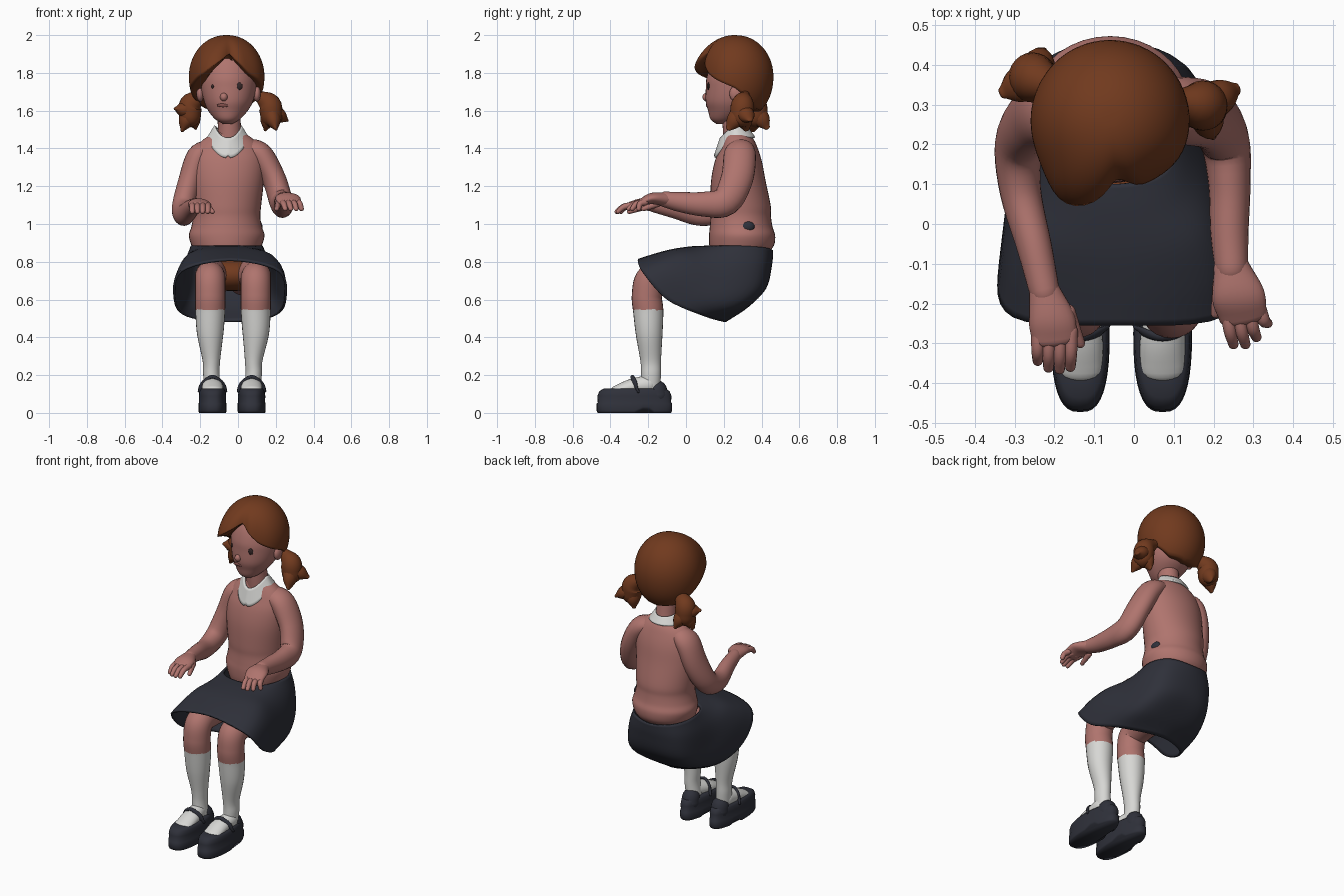
import bpy, bmesh, math
from mathutils import Vector

if "Cube" in bpy.data.objects:
    bpy.data.objects.remove(bpy.data.objects["Cube"])


def mat(name, r, g, b):
    m = bpy.data.materials.new(name)
    m.diffuse_color = (r, g, b, 1)
    m.use_nodes = True
    m.node_tree.nodes["Principled BSDF"].inputs["Base Color"].default_value = m.diffuse_color
    return m


PINK = mat("dusty_pink", 0.43, 0.175, 0.155)
HAIR = mat("auburn", 0.165, 0.042, 0.013)
NAVY = mat("dark_navy", 0.028, 0.03, 0.042)
WHITE = mat("off_white", 0.68, 0.68, 0.66)
DARK = mat("eye_dark", 0.035, 0.02, 0.02)
LIP = mat("lip_red", 0.21, 0.075, 0.068)


def finish(name, bm, *mats):
    bmesh.ops.recalc_face_normals(bm, faces=bm.faces)
    for f in bm.faces:
        f.smooth = True
    me = bpy.data.meshes.new(name)
    bm.to_mesh(me)
    bm.free()
    for m in mats:
        me.materials.append(m)
    ob = bpy.data.objects.new(name, me)
    bpy.context.collection.objects.link(ob)
    return ob


def spline(pts, n):
    """Smooth curve through points of any dimension."""
    P = [Vector(p) for p in pts]
    P = [2 * P[0] - P[1]] + P + [2 * P[-1] - P[-2]]
    out = []
    for i in range(1, len(P) - 2):
        a, b, c, d = P[i - 1:i + 3]
        for k in range(n):
            t = k / n
            out.append(0.5 * (2 * b + (c - a) * t + (2 * a - 5 * b + 4 * c - d) * t * t
                              + (3 * b - a - 3 * c + d) * t ** 3))
    return out + [P[-2]]


def loft(name, rings, mats, caps=True):
    bm = bmesh.new()
    R = [[bm.verts.new(p) for p in r] for r in rings]
    n = len(R[0])
    for a, b in zip(R, R[1:]):
        for i in range(n):
            bm.faces.new((a[i], a[(i + 1) % n], b[(i + 1) % n], b[i]))
    if caps:
        bm.faces.new(R[0])
        bm.faces.new(R[-1])
    return finish(name, bm, *mats)


def tube(name, pts, *mats, hint=(1, 0, 0), level=False, sides=24, n=5):
    """pts: x, y, z, thickness radius, width radius (width runs along the hint).
    level keeps every section horizontal; otherwise the ends are rounded."""
    C = spline([p[:3] for p in pts], n)
    S = spline([(p[3], p[4], 0) for p in pts], n)
    T = [(C[min(i + 1, len(C) - 1)] - C[max(i - 1, 0)]).normalized() for i in range(len(C))]
    if level:
        T = [Vector((0, 0, 1))] * len(C)
    prof = [(c, t, s.x, s.y) for c, t, s in zip(C, T, S)]
    if not level:
        def dome(c, t, a, b, sign):
            return [(c + t * sign * min(a, b) * math.sin(q), t, a * math.cos(q), b * math.cos(q))
                    for q in (0.4, 0.8, 1.15, 1.45)]
        prof = dome(*prof[0], -1)[::-1] + prof + dome(*prof[-1], 1)
    rings = []
    for c, t, a, b in prof:
        u = t.cross(Vector(hint)).normalized()
        v = u.cross(t)
        rings.append([c + u * a * math.cos(q) + v * b * math.sin(q)
                      for q in (2 * math.pi * i / sides for i in range(sides))])
    return loft(name, rings, mats)


def ball(name, c, r, m):
    bm = bmesh.new()
    bmesh.ops.create_uvsphere(bm, u_segments=20, v_segments=12, radius=1)
    for v in bm.verts:
        v.co = Vector(c) + Vector([v.co[i] * r[i] for i in range(3)])
    return finish(name, bm, m)


def thicken(ob, t):
    s = ob.modifiers.new("thickness", "SOLIDIFY")
    s.thickness, s.offset = t, -1


def spow(v, e):
    return math.copysign(abs(v) ** e, v)


# Sweater body with a rolled hem
tube("sweater", [(-.06, .285, .85, .155, .17), (-.06, .295, .89, .172, .188), (-.06, .297, .94, .175, .2),
                 (-.06, .292, .985, .166, .187), (-.06, .29, 1.04, .16, .178), (-.06, .288, 1.1, .16, .183),
                 (-.058, .277, 1.23, .144, .195), (-.055, .277, 1.33, .125, .195),
                 (-.052, .28, 1.40, .10, .175), (-.05, .277, 1.45, .08, .13), (-.045, .265, 1.49, .055, .065)],
     PINK, level=True, sides=36)
ball("side_patch", (.108, .325, .985), (.022, .038, .03), NAVY)
tube("neck", [(-.045, .27, 1.42, .07, .07), (-.045, .26, 1.5, .065, .062), (-.05, .25, 1.6, .06, .06)], PINK)

# Collar: a flared band, dipping to a point at the front
rings = []
for k in range(7):
    f, ring = k / 6, []
    for i in range(48):
        a = 2 * math.pi * i / 48
        c = max(0, math.cos(a))
        droop = .065 * c ** 1.5 + f * (.045 * c ** 1.5 - .015 * math.exp(-(math.sin(a) / .08) ** 2) * c)
        back = .02 * max(0, -math.cos(a))
        ring.append((-.053 + (.072 + .038 * f) * math.sin(a),
                     .265 - (.072 + .03 * f + .014 * c) * math.cos(a), 1.522 - .062 * f - droop - back * (1 - f)))
    rings.append(ring)
thicken(loft("collar", rings, [WHITE], caps=False), .012)

# Arms, hands and fingers
ARMS = {
    "right": ([(-.15, .285, 1.39, .07, .055), (-.21, .285, 1.355, .085, .063), (-.255, .265, 1.22, .083, .063),
               (-.29, .2, 1.09, .07, .06), (-.285, .08, 1.05, .06, .052), (-.25, -.06, 1.08, .05, .044),
               (-.225, -.17, 1.10, .038, .038)],
              [(-.225, -.17, 1.1, .034, .04), (-.207, -.24, 1.105, .03, .058), (-.2, -.29, 1.1, .02, .056)],
              [(-.242, -.345), (-.215, -.362), (-.187, -.366), (-.16, -.36)], [(-.165, -.22), (-.135, -.3)]),
    "left": ([(.05, .285, 1.4, .07, .055), (.12, .285, 1.365, .085, .065), (.19, .27, 1.24, .085, .063),
              (.228, .21, 1.12, .078, .062), (.24, .1, 1.105, .066, .053), (.24, -.02, 1.115, .054, .048),
              (.245, -.11, 1.13, .042, .042)],
             [(.245, -.11, 1.13, .036, .046), (.262, -.18, 1.135, .03, .066), (.275, -.235, 1.115, .02, .06)],
             [(.25, -.303), (.28, -.303), (.308, -.285), (.336, -.25)], [(.215, -.15), (.205, -.225)])}
for side, (arm, palm, tips, thumb) in ARMS.items():
    tube(side + "_arm", arm, PINK)
    tube(side + "_palm", palm, PINK)
    px, py, pz = palm[-1][:3]
    for i, (x, y) in enumerate(tips):
        bx = px + (i - 1.5) * .028
        tube(f"{side}_finger_{i + 1}", [(bx, py + .02, pz, .017, .017),
                                        ((bx + x) / 2, (py + y) / 2, pz - .008, .016, .016),
                                        (x, y, pz - .035, .012, .013)], PINK, sides=12)
    (ax, ay), (bx, by) = thumb
    tube(side + "_thumb", [(ax, ay, pz - .005, .02, .018), ((ax + bx) / 2, (ay + by) / 2, pz - .02, .017, .015),
                           (bx, by, pz - .035, .012, .012)], PINK, sides=12)

# Skirt: half sections from front to back, mirrored and lofted from waist to hem
SECTIONS = [
    (-.06, (0, .10, .885), (.14, .14, .885), (.19, .29, .885), (.14, .42, .875), (0, .462, .86)),
    (-.055, (0, .03, .882), (.17, .06, .865), (.225, .25, .80), (.17, .41, .78), (0, .455, .78)),
    (-.045, (0, -.07, .868), (.22, -.03, .84), (.255, .16, .70), (.195, .37, .65), (0, .425, .66)),
    (-.04, (0, -.16, .845), (.25, -.13, .80), (.28, .05, .65), (.22, .26, .56), (0, .33, .56)),
    (-.042, (0, -.255, .815), (.262, -.235, .755), (.298, -.1, .60), (.23, .1, .51), (0, .21, .48))]
loops = []
for x0, *half in SECTIONS:
    half = [Vector(p) for p in half]
    full = half + [Vector((-p.x, p.y, p.z)) for p in half[-2:0:-1]]
    closed = spline(full[-1:] + full + full[:2], 6)[6:-7]
    loops.append([p + Vector((x0, 0, 0)) for p in closed])
columns = [spline(c, 6) for c in zip(*loops)]
thicken(loft("skirt", list(zip(*columns)), [NAVY], caps=False), .012)
ball("skirt_lining", (-.03, .07, .73), (.19, .12, .085), HAIR)

# Legs with socks, and strapped shoes
for side, x, hip, sx in (("right", -.147, -.12, -.135), ("left", .094, .03, .072)):
    ax = (x + sx) / 2
    leg = tube(side + "_leg", [
        (hip, .28, .72, .10, .09), ((hip + x) / 2, .08, .73, .09, .085), (x, -.10, .725, .08, .08),
        (x, -.185, .705, .082, .08), (x, -.207, .62, .08, .08), (x, -.2, .54, .08, .079),
        (x, -.195, .42, .071, .07), (ax, -.187, .28, .055, .047), (ax, -.185, .2, .052, .043),
        (sx, -.19, .1, .052, .045)], PINK, WHITE, n=14)
    for f in leg.data.polygons:
        f.material_index = int(f.center.z < .547 and f.center.y < 0)
    tube(side + "_instep", [(ax, -.2, .15, .05, .046), (sx, -.29, .137, .042, .056), (sx, -.368, .115, .03, .056)],
         WHITE)
    outline = []
    for z, s in ((0, .97), (.012, 1), (.05, 1), (.055, .97), (.09, .98), (.115, .93), (.128, .82), (.13, .6)):
        ring = []
        for i in range(40):
            a = 2 * math.pi * i / 40
            y = -.273 - .2 * s * spow(math.cos(a), .8)
            wide = .074 if y < -.27 else .074 - .09 * (y + .27)
            arch = .02 if z < .02 and -.24 < y < -.17 else 0
            ring.append((sx + wide * s * spow(math.sin(a), .72), y, z + arch))
        outline.append(ring)
    loft(side + "_shoe", outline, [NAVY])
    tube(side + "_heel_cup", [(sx, -.152, .09, .062, .055), (sx, -.155, .12, .055, .052)], NAVY)
    tube(side + "_strap", [(sx - .058, -.255, .11, .022, .008), (sx - .048, -.272, .16, .015, .008),
                           (sx, -.285, .192, .011, .008), (sx + .048, -.272, .16, .015, .008),
                           (sx + .058, -.255, .11, .022, .008)], NAVY, hint=(0, -.6, .8), sides=12)

# Head and face
tube("head", [(-.055, .185, 1.53, .025, .025), (-.055, .205, 1.555, .075, .066), (-.053, .235, 1.6, .118, .105),
              (-.05, .247, 1.65, .143, .13), (-.05, .258, 1.72, .153, .146), (-.05, .265, 1.78, .155, .148),
              (-.05, .275, 1.86, .135, .135), (-.05, .28, 1.93, .08, .08)],
     PINK, level=True, sides=36)
ball("nose", (-.075, .108, 1.672), (.02, .021, .022), PINK)
ball("mouth", (-.08, .112, 1.628), (.032, .007, .01), LIP)
ball("left_eye", (.005, .119, 1.73), (.019, .008, .02), DARK)
ball("right_eye", (-.135, .132, 1.728), (.008, .007, .01), DARK)
for side, x in (("left", .1), ("right", -.2)):
    ball(side + "_ear", (x, .265, 1.69), (.02, .035, .042), PINK)

# Hair cap: meridians end at a hairline that depends on the angle from the parting
LINE = [(0, 56), (.3, 70), (.65, 86), (1.0, 95), (1.5, 106), (1.9, 122), (2.3, 140), (4, 152)]


def hairline(a):
    for (a0, t0), (a1, t1) in zip(LINE, LINE[1:]):
        if a <= a1:
            return math.radians(t0 + (t1 - t0) * (a - a0) / (a1 - a0))


rings = []
for k in range(1, 28):
    ring = []
    for i in range(64):
        a = -math.pi + 2 * math.pi * i / 64
        th = hairline(abs(a - .08)) * min(k, 25) / 25
        s = math.sin(th) ** (.75 if th > 1.57 else .95)
        bulge = (1 + .18 * math.exp(-((a + .45) / .42) ** 2) * s * s
                 - .2 * math.exp(-((a - .14) / .2) ** 2) * s * s
                 - .08 * math.exp(-((a - .6) / .4) ** 2) * s * s)
        r = s * bulge * (1, .9, .7)[max(0, k - 25)]
        ring.append((-.06 + .2 * r * math.sin(a), .26 - .203 * r * math.cos(a), 1.78 + .22 * math.cos(th)))
    rings.append(ring)
loft("hair", rings, [HAIR])

# Pigtails: a full bunch with three pointed locks
for side, root, mid, end, tips in (
        ("right", (-.19, .34, 1.68), (-.248, .365, 1.635), (-.255, .37, 1.57),
         [(-.33, .33, 1.61), (-.295, .35, 1.495), (-.225, .43, 1.51)]),
        ("left", (.11, .31, 1.68), (.165, .3, 1.635), (.178, .295, 1.57),
         [(.258, .34, 1.55), (.2, .225, 1.505), (.145, .32, 1.50)])):
    tube(side + "_pigtail", [(*root, .028, .028), (*mid, .06, .06), (*end, .058, .062)], HAIR, hint=(0, 1, 0))
    for i, tip in enumerate(tips):
        c = (Vector(mid) + Vector(end)) / 2
        m = c.lerp(Vector(tip), .6)
        tube(f"{side}_lock_{i + 1}", [(*c, .045, .05), (*m, .038, .043), (*tip, .009, .016)],
             HAIR, hint=(0, 1, 0), sides=14)
